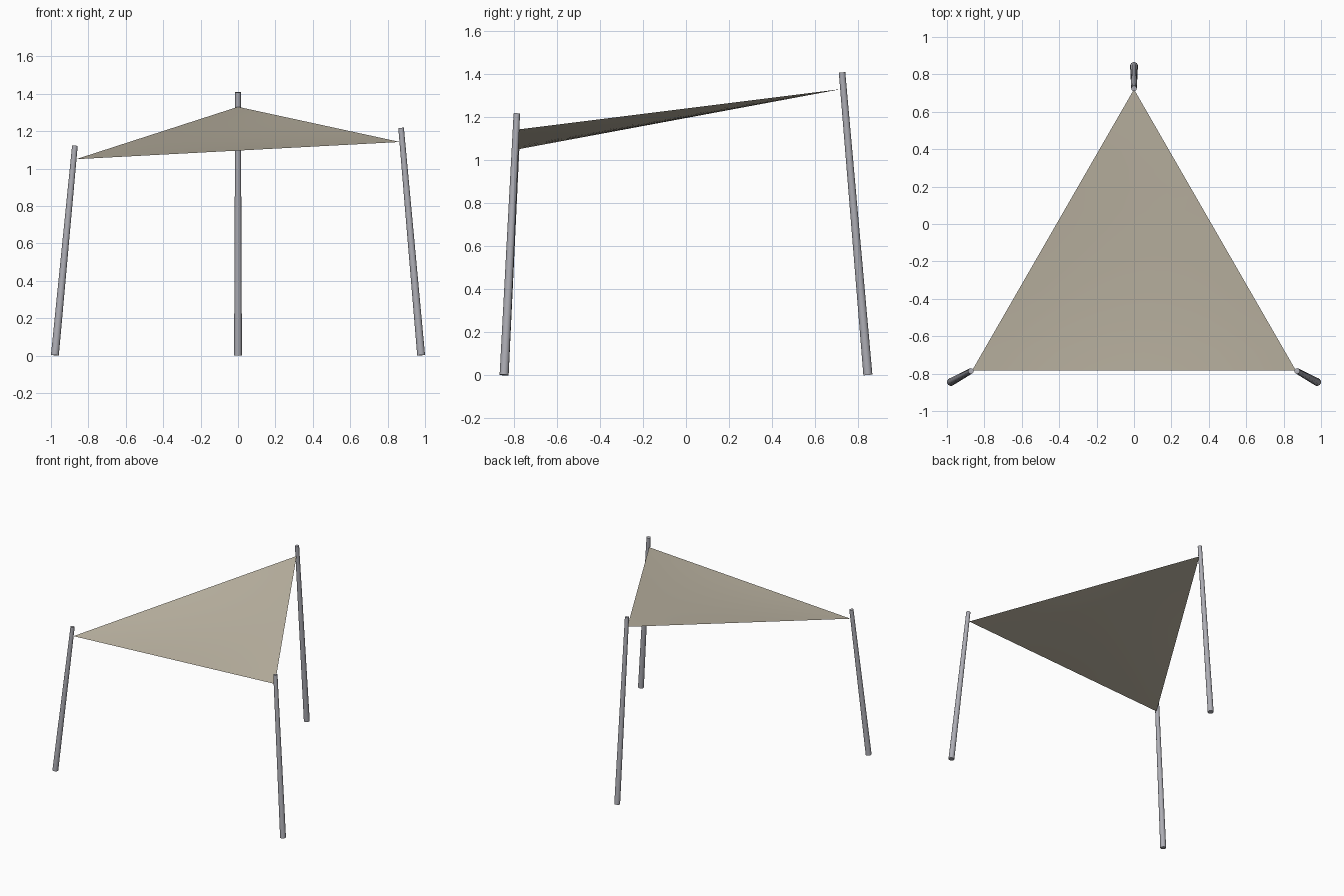
import bpy, bmesh
from mathutils import Vector

cube = bpy.data.objects.get("Cube")
if cube:
    bpy.data.objects.remove(cube)


def material(name, rgb, roughness):
    mat = bpy.data.materials.new(name)
    mat.use_nodes = True
    mat.diffuse_color = (*rgb, 1)
    bsdf = mat.node_tree.nodes["Principled BSDF"]
    bsdf.inputs["Base Color"].default_value = (*rgb, 1)
    bsdf.inputs["Roughness"].default_value = roughness
    return mat


def link(name, bm, mat):
    mesh = bpy.data.meshes.new(name)
    bm.to_mesh(mesh)
    bm.free()
    mesh.materials.append(mat)
    obj = bpy.data.objects.new(name, mesh)
    bpy.context.collection.objects.link(obj)
    bpy.ops.object.select_all(action='DESELECT')
    obj.select_set(True)
    bpy.context.view_layer.objects.active = obj
    bpy.ops.object.shade_smooth_by_angle()
    return obj


steel = material("steel grey", (0.42, 0.42, 0.46), 0.4)
canvas = material("sand canvas", (0.54, 0.49, 0.39), 0.8)


# Tapered pole leaning inward from foot to tip
def pole(name, foot, tip):
    foot, tip = Vector(foot), Vector(tip)
    axis = tip - foot
    bm = bmesh.new()
    bmesh.ops.create_cone(bm, cap_ends=True, segments=16, radius1=0.021,
                          radius2=0.015, depth=axis.length)
    turn = Vector((0, 0, 1)).rotation_difference(axis)
    bmesh.ops.rotate(bm, verts=bm.verts, matrix=turn.to_matrix())
    bmesh.ops.translate(bm, verts=bm.verts, vec=(foot + tip) / 2)
    link(name, bm, steel)


pole("right_front_pole", (-0.979, -0.845, 0.002), (-0.872, -0.786, 1.122))
pole("left_front_pole", (0.979, -0.845, 0.002), (0.872, -0.786, 1.217))
pole("back_pole", (0, 0.845, 0.002), (0, 0.725, 1.408))

# Triangular sail: straight edges with a slight sag in the middle
a = Vector((-0.866, -0.784, 1.05))
b = Vector((0.866, -0.784, 1.142))
c = Vector((0, 0.72, 1.33))
steps, sag = 14, 0.012
bm = bmesh.new()
rows = []
for i in range(steps + 1):
    row = []
    for j in range(steps + 1 - i):
        w, v = i / steps, j / steps
        u = 1 - v - w
        p = a * u + b * v + c * w
        p.z -= sag * 27 * u * v * w
        row.append(bm.verts.new(p))
    rows.append(row)
for low, high in zip(rows, rows[1:]):
    for j in range(len(high)):
        bm.faces.new((low[j], low[j + 1], high[j]))
        if j + 1 < len(high):
            bm.faces.new((low[j + 1], high[j + 1], high[j]))
link("shade_sail", bm, canvas)
